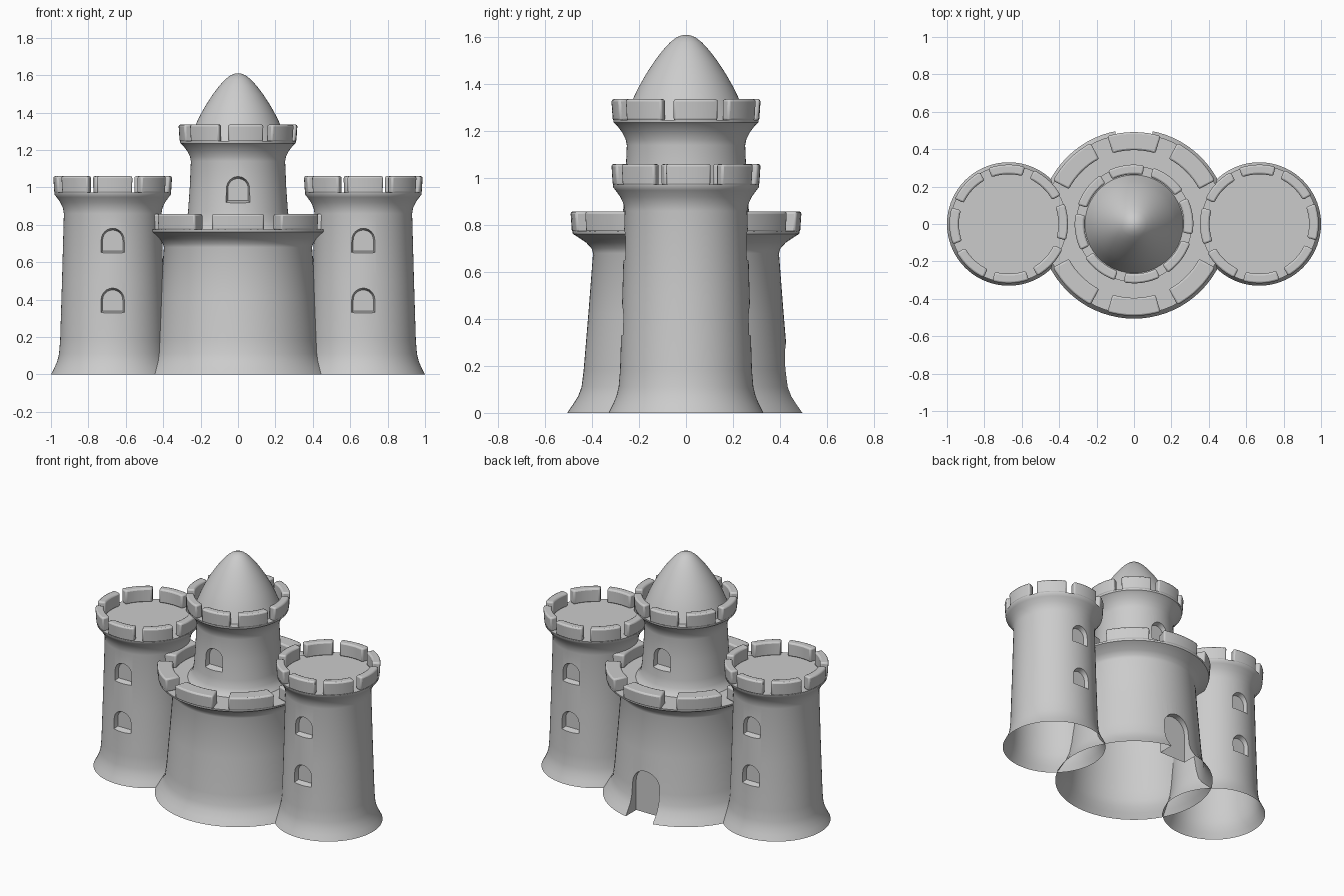
import bpy, bmesh, math
from mathutils import Vector

if "Cube" in bpy.data.objects:
    bpy.data.objects.remove(bpy.data.objects["Cube"])


def make_object(name, bm, loc=(0, 0, 0)):
    bmesh.ops.recalc_face_normals(bm, faces=bm.faces)
    mesh = bpy.data.meshes.new(name)
    bm.to_mesh(mesh)
    bm.free()
    ob = bpy.data.objects.new(name, mesh)
    ob.location = loc
    bpy.context.collection.objects.link(ob)
    return ob


def smooth(ob, angle=35):
    bpy.ops.object.select_all(action='DESELECT')
    ob.select_set(True)
    bpy.context.view_layer.objects.active = ob
    bpy.ops.object.shade_smooth_by_angle(angle=math.radians(angle))


# Revolved closed solid from (radius, z) points, bottom to top
def lathe(profile, n=72):
    bm = bmesh.new()
    rings = [[bm.verts.new((r * math.cos(2 * math.pi * i / n), r * math.sin(2 * math.pi * i / n), z))
              for i in range(n)] for r, z in profile]
    for a, b in zip(rings, rings[1:]):
        for i in range(n):
            j = (i + 1) % n
            bm.faces.new((a[i], a[j], b[j], b[i]))
    bm.faces.new(rings[0][::-1])
    bm.faces.new(rings[-1])
    return bm


# Arched prism along y, slightly wider outside, for windows and door
def add_arch(bm, side, y_in, y_out, z0, w, h, taper):
    r = w / 2
    pts = [(-r, 0), (r, 0)]
    pts += [(r * math.cos(math.pi * i / 12), h - r + r * math.sin(math.pi * i / 12)) for i in range(13)]
    loops = []
    for y, s in ((y_in, 1.0), (y_out, taper)):
        loops.append([bm.verts.new((x * s, side * y, z0 + h / 2 + (z - h / 2) * s)) for x, z in pts])
    a, b = loops
    for i in range(len(pts)):
        j = (i + 1) % len(pts)
        bm.faces.new((a[i], a[j], b[j], b[i]))
    bm.faces.new(a)
    bm.faces.new(b)
    bmesh.ops.remove_doubles(bm, verts=bm.verts, dist=1e-5)


# Tower shell: lathe, carve the recesses, open the bottom
def tower(name, profile, openings, loc):
    ob = make_object(name, lathe(profile), loc)
    cut = bmesh.new()
    for o in openings:
        add_arch(cut, *o)
    cutter = make_object(name + "_cutter", cut, loc)
    cutter.hide_render = True
    mod = ob.modifiers.new("recesses", 'BOOLEAN')
    mod.object = cutter
    mod.operation = 'DIFFERENCE'
    mod.solver = 'EXACT'
    bpy.context.view_layer.update()
    dg = bpy.context.evaluated_depsgraph_get()
    mesh = bpy.data.meshes.new_from_object(ob.evaluated_get(dg))
    ob.modifiers.clear()
    ob.data = mesh
    bpy.data.objects.remove(cutter)
    bm = bmesh.new()
    bm.from_mesh(mesh)
    z0 = profile[0][1]
    under = [f for f in bm.faces if all(abs(v.co.z - z0) < 1e-4 for v in f.verts)]
    bmesh.ops.delete(bm, geom=under, context='FACES')
    bm.to_mesh(mesh)
    bm.free()
    smooth(ob)


# Ring of eight curved merlons
def battlements(name, r_in, r_out, z0, z1, half, turn, loc):
    bm = bmesh.new()
    steps = 8
    for k in range(8):
        prev = None
        for s in range(steps + 1):
            a = math.radians(45 * k + turn - half + 2 * half * s / steps)
            sec = [bm.verts.new((r * math.cos(a), r * math.sin(a), z))
                   for r, z in ((r_in, z0), (r_out - 0.006, z0), (r_out, z1), (r_in, z1))]
            if prev:
                for i in range(4):
                    j = (i + 1) % 4
                    bm.faces.new((prev[i], prev[j], sec[j], sec[i]))
            if s in (0, steps):
                bm.faces.new(sec)
            prev = sec
    ob = make_object(name, bm, loc)
    bev = ob.modifiers.new("soft_edges", 'BEVEL')
    bev.width = 0.01
    bev.segments = 2
    bev.limit_method = 'ANGLE'
    bev.angle_limit = math.radians(40)
    smooth(ob)


# Side towers with two windows on front and back
side_profile = [(.33, 0), (.312, .035), (.297, .07), (.287, .11), (.281, .18), (.271, .5), (.261, .86),
                (.266, .89), (.28, .92), (.3, .948), (.31, .96), (.312, .972)]
for label, sx in (("left", -1), ("right", 1)):
    loc = (sx * .67, 0, 0)
    wins = [(s, r - .035, r + .035, z, .108, .112, 1.38)
            for s in (-1, 1) for z, r in ((.34, .274), (.66, .266))]
    tower(label + "_tower", side_profile, wins, loc)
    battlements(label + "_tower_battlements", .266, .318, .968, 1.06, 18, 2, loc)

# Main drum with the door at the back
main_profile = [(.506, 0), (.482, .035), (.46, .07), (.445, .11), (.436, .18), (.416, .42), (.396, .68),
                (.402, .7), (.425, .725), (.465, .752), (.482, .762), (.484, .774)]
tower("main_drum", main_profile, [(1, .385, .6, -.1, .2, .4, 1.0)], (0, 0, 0))
battlements("main_drum_battlements", .395, .492, .77, .858, 16.8, 0, (0, 0, 0))

# Upper keep with a window on front and back
keep_profile = [(.31, .77), (.29, .79), (.275, .82), (.267, .87), (.258, 1.0), (.252, 1.14),
                (.257, 1.165), (.272, 1.195), (.295, 1.225), (.308, 1.236), (.31, 1.248)]
tower("upper_keep", keep_profile, [(s, .223, .293, .93, .108, .118, 1.38) for s in (-1, 1)], (0, 0, 0))
battlements("upper_keep_battlements", .266, .318, 1.244, 1.336, 18, 8, (0, 0, 0))

# Pointed dome roof
roof = [(.263, 1.245), (.247, 1.285), (.227, 1.335), (.203, 1.385), (.172, 1.44), (.135, 1.497),
        (.1, 1.543), (.068, 1.578), (.04, 1.6), (.018, 1.608), (.002, 1.61)]
smooth(make_object("dome_roof", lathe(roof)))
